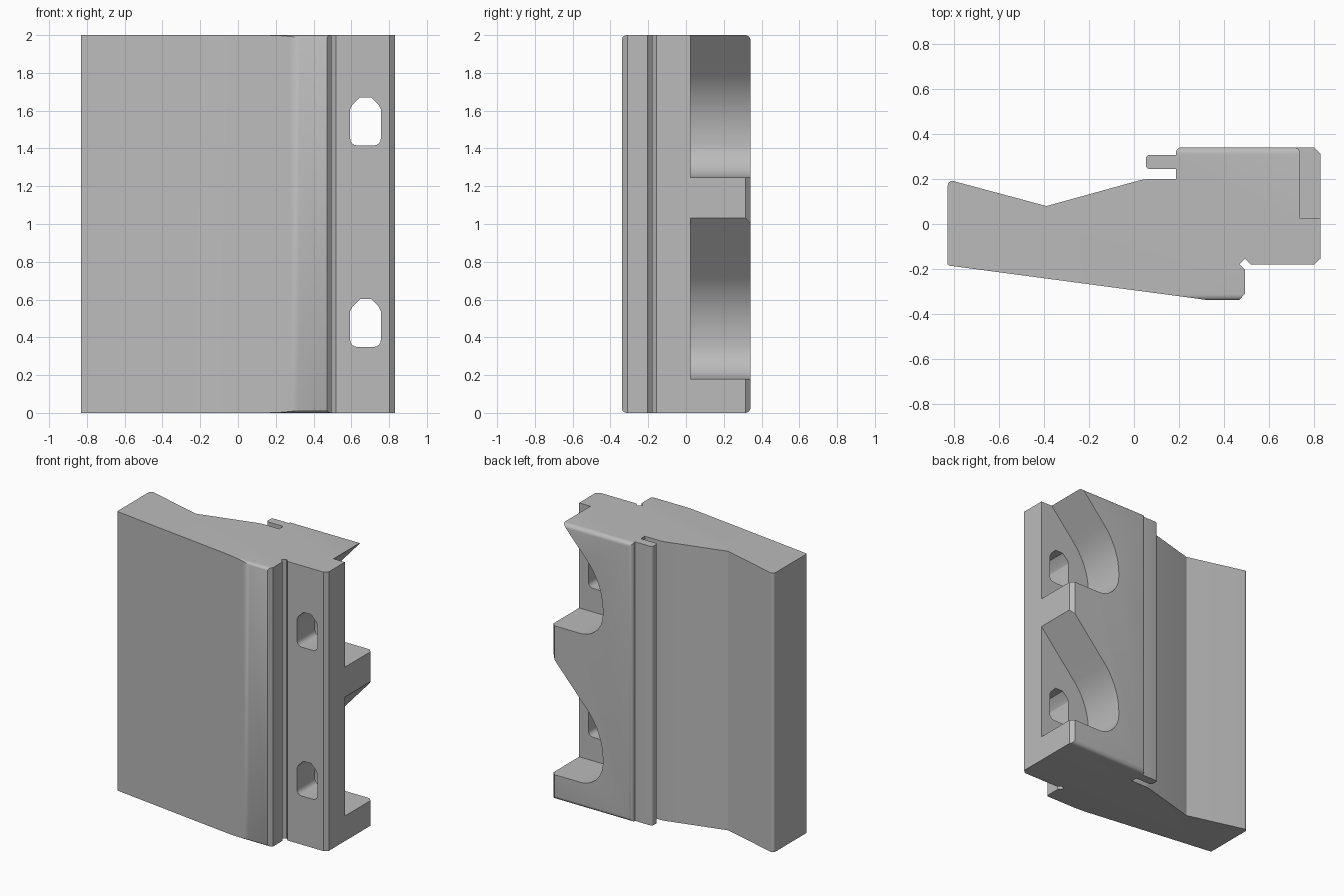
import bpy
import bmesh
from math import sin, cos, radians
from mathutils import Vector

cube = bpy.data.objects.get("Cube")
if cube:
    bpy.data.objects.remove(cube, do_unlink=True)

grey = bpy.data.materials.new("plain grey")
grey.use_nodes = True
grey.diffuse_color = (0.5, 0.5, 0.5, 1)
grey.node_tree.nodes["Principled BSDF"].inputs["Base Color"].default_value = (0.5, 0.5, 0.5, 1)


def prism(name, points, start, end, place):
    """Extrude a 2D outline between two depths; place maps (u, v, depth) to xyz."""
    bm = bmesh.new()
    base = bm.faces.new([bm.verts.new(place(u, v, start)) for u, v in points])
    step = Vector(place(0, 0, end)) - Vector(place(0, 0, start))
    new = bmesh.ops.extrude_face_region(bm, geom=[base], use_keep_orig=True)["geom"]
    bmesh.ops.translate(bm, vec=step, verts=[g for g in new if isinstance(g, bmesh.types.BMVert)])
    bmesh.ops.recalc_face_normals(bm, faces=bm.faces)
    mesh = bpy.data.meshes.new(name)
    bm.to_mesh(mesh)
    bm.free()
    mesh.materials.append(grey)
    obj = bpy.data.objects.new(name, mesh)
    bpy.context.collection.objects.link(obj)
    return obj


def arc(cx, cy, r, a, b, n=8):
    return [(cx + r * cos(radians(a + (b - a) * i / n)),
             cy + r * sin(radians(a + (b - a) * i / n))) for i in range(n + 1)]


def along_x(u, v, d):
    return (d, u, v)


def along_y(u, v, d):
    return (u, d, v)


def along_z(u, v, d):
    return (u, v, d)


def combine(body, tool, operation):
    mod = body.modifiers.new("cut", 'BOOLEAN')
    mod.operation = operation
    mod.solver = 'EXACT'
    mod.object = tool
    bpy.context.view_layer.objects.active = body
    bpy.ops.object.modifier_apply(modifier=mod.name)
    bpy.data.objects.remove(tool, do_unlink=True)


# Main block: wedge wing, front rib and groove, mounting flange, back tongue
outline = [(-0.83, -0.18), (-0.82, -0.186), (0.27, -0.331), (0.32, -0.338), (0.47, -0.338),
           (0.495, -0.31), (0.495, -0.205), (0.47, -0.18), (0.495, -0.155), (0.52, -0.18),
           (0.803, -0.18), (0.83, -0.155), (0.83, 0.315), (0.803, 0.342)]
outline += arc(0.212, 0.317, 0.025, 90, 180, 5) + [(0.187, 0.308)]
outline += arc(0.07, 0.291, 0.017, 90, 180, 4) + arc(0.07, 0.262, 0.017, 180, 270, 4)
outline += [(0.187, 0.245), (0.187, 0.2), (0.06, 0.2), (0.03, 0.196), (-0.39, 0.08)]
outline += [(-0.8, 0.19)] + arc(-0.81, 0.172, 0.02, 90, 180, 4)
block = prism("mounting_block", outline, -0.1, 2.1, along_z)

# Rounded ends of the front and back faces
r, h = 0.03, 0.342
envelope = (arc(h - r, r, r, -90, 0, 6) + arc(h - r, 2 - r, r, 0, 90, 6)
            + arc(r - h, 2 - r, r, 90, 180, 6) + arc(r - h, r, r, 180, 270, 6))
combine(block, prism("envelope", envelope, -1, 1, along_x), 'INTERSECT')

# Two scooped pockets in the back, each with a screw slot through the flange
for i, z in enumerate((0, 1.067)):
    scoop = [(1.03, z + 0.18)] + arc(0.6, z + 0.36, 0.18, 270, 180, 12)
    scoop += arc(0.92, z + 0.385, 0.5, 180, 138, 16) + [(1.03, z + 1.255)]
    combine(block, prism("pocket_cutter", scoop, 0.025, 0.6, along_y), 'DIFFERENCE')

    slot = arc(0.63, z + 0.385, 0.036, 180, 270, 4) + arc(0.72, z + 0.385, 0.036, 270, 360, 4)
    slot += [(0.756, z + 0.54), (0.745, z + 0.562), (0.706, z + 0.602),
             (0.645, z + 0.602), (0.605, z + 0.562), (0.594, z + 0.54)]
    combine(block, prism("slot_cutter", slot, -0.5, 0.2, along_y), 'DIFFERENCE')

bpy.ops.object.select_all(action='DESELECT')
block.select_set(True)
bpy.context.view_layer.objects.active = block
bpy.ops.object.shade_smooth_by_angle(angle=radians(25))
